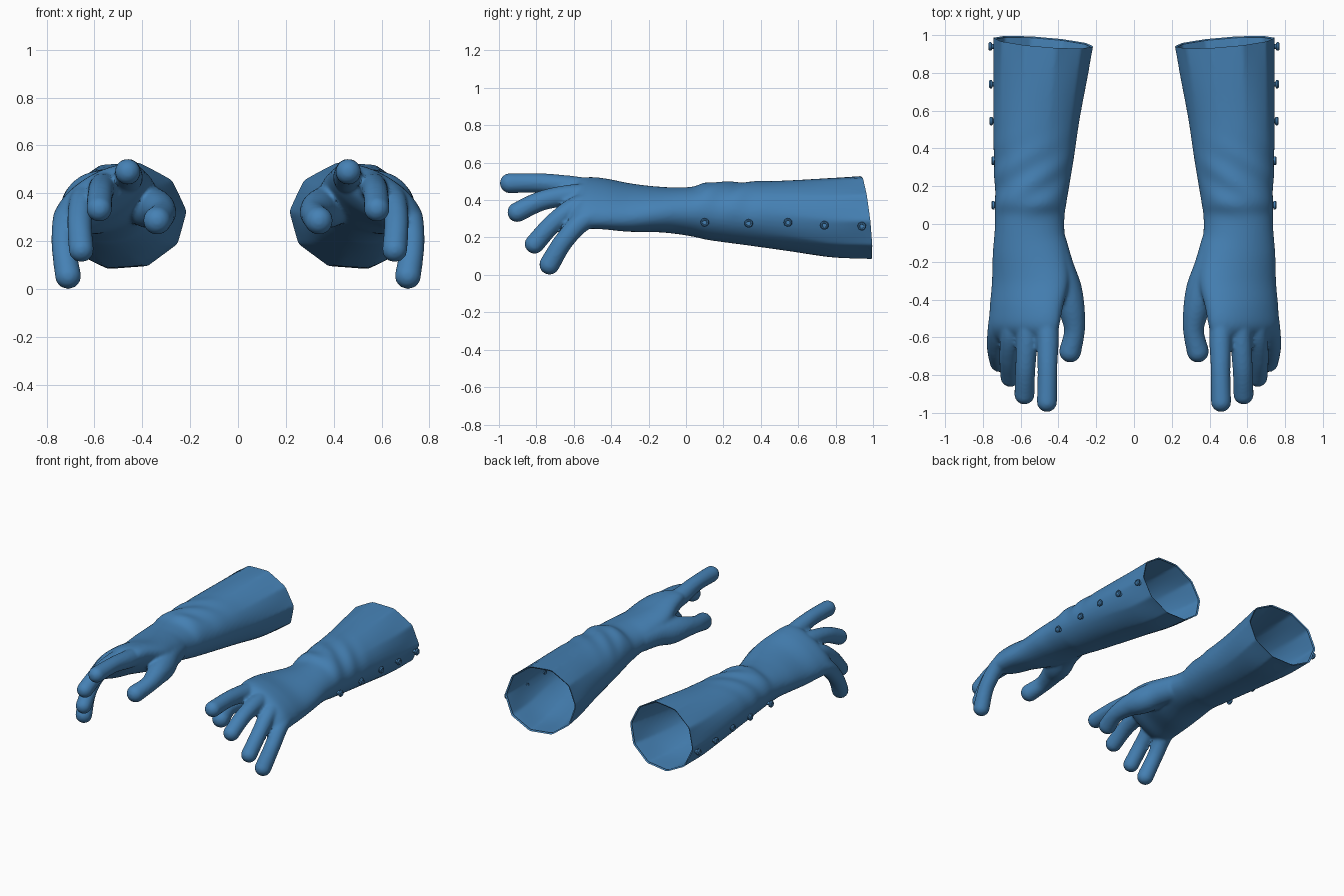
import bpy, bmesh, math
from mathutils import Vector, Matrix

if "Cube" in bpy.data.objects:
    bpy.data.objects.remove(bpy.data.objects["Cube"])


def spline(pts, steps):
    """Catmull-Rom through tuples of any length."""
    p = [pts[0]] + list(pts) + [pts[-1]]
    out = []
    for i in range(1, len(p) - 2):
        for k in range(steps):
            t = k / steps
            out.append([0.5 * (2 * b + (c - a) * t + (2 * a - 5 * b + 4 * c - d) * t * t
                               + (3 * b - a - 3 * c + d) * t ** 3)
                        for a, b, c, d in zip(p[i - 1], p[i], p[i + 1], p[i + 2])])
    return out + [list(pts[-1])]


def add_sleeve(bm, sections, n=60):
    """Closed loft. Section: y, centre x, centre z, half width, half height, tilt, facet amount."""
    rings = []
    for y, cx, cz, w, h, tilt, facet in spline(sections, 8):
        ring, tl = [], math.radians(tilt)
        for i in range(n):
            a = 2 * math.pi * i / n
            poly = math.cos(math.pi / 10) / math.cos(a % (math.pi / 5) - math.pi / 10)
            r = 1 + (poly - 1) * facet
            # diagonal cloth folds near the wrist
            fold = math.exp(-((y - 0.24) / 0.15) ** 2) * max(0, math.sin(a + 0.3))
            r += 0.035 * fold * math.sin(36 * y + 5 * math.cos(a))
            u, v = w * r * math.cos(a), h * r * math.sin(a)
            ring.append(bm.verts.new((cx + u * math.cos(tl) - v * math.sin(tl), y,
                                      cz + u * math.sin(tl) + v * math.cos(tl))))
        rings.append(ring)
    for r0, r1 in zip(rings, rings[1:]):
        for i in range(n):
            j = (i + 1) % n
            bm.faces.new((r0[i], r0[j], r1[j], r1[i]))
    bm.faces.new(rings[0])
    bm.faces.new(rings[-1])


def add_finger(bm, path):
    """Chain of overlapping balls: x, y, z, radius."""
    for x, y, z, r in spline(path, 12):
        bmesh.ops.create_icosphere(bm, subdivisions=3, radius=r,
                                   matrix=Matrix.Translation((x, y, z)))


def add_object(name, bm):
    me = bpy.data.meshes.new(name)
    bm.to_mesh(me)
    bm.free()
    ob = bpy.data.objects.new(name, me)
    bpy.context.collection.objects.link(ob)
    me.materials.append(blue)
    return ob


blue = bpy.data.materials.new("blue_cloth")
blue.diffuse_color = (0.06, 0.22, 0.46, 1)
blue.use_nodes = True
blue.node_tree.nodes["Principled BSDF"].inputs["Base Color"].default_value = blue.diffuse_color

# sleeve, wrist and palm
bm = bmesh.new()
add_sleeve(bm, [
    (1.08, .467, .307, .286, .232, -4, 1),
    (0.97, .477, .308, .269, .229, -4, 1),
    (0.78, .495, .306, .251, .217, -3, .5),
    (0.55, .517, .316, .229, .191, 0, .2),
    (0.35, .530, .327, .212, .172, 0, 0),
    (0.20, .540, .335, .197, .160, 0, 0),
    (0.11, .547, .342, .189, .154, 0, 0),
    (0.04, .552, .338, .184, .134, 0, 0),
    (-0.05, .553, .343, .186, .124, -4, 0),
    (-0.15, .550, .350, .200, .118, -11, 0),
    (-0.30, .548, .360, .214, .112, -21, 0),
    (-0.44, .570, .380, .214, .102, -29, 0),
    (-0.54, .582, .385, .212, .090, -32, 0),
    (-0.60, .585, .380, .190, .055, -33, 0),
    (-0.625, .585, .375, .110, .020, -33, 0)])

# four fingers and thumb
for path in (
    [(.47, -.42, .44, .062), (.458, -.58, .465, .061), (.458, -.76, .490, .053), (.461, -.942, .490, .054)],
    [(.55, -.42, .42, .06), (.563, -.58, .428, .059), (.575, -.76, .400, .054), (.58, -.902, .335, .054)],
    [(.63, -.42, .37, .06), (.648, -.57, .370, .057), (.662, -.70, .285, .052), (.655, -.81, .165, .053)],
    [(.69, -.40, .32, .06), (.718, -.54, .295, .056), (.728, -.65, .185, .052), (.710, -.73, .055, .055)],
    [(.44, -.10, .35, .085), (.405, -.23, .355, .088), (.365, -.34, .340, .088),
     (.333, -.44, .335, .072), (.315, -.56, .315, .056), (.338, -.675, .286, .059)],
):
    add_finger(bm, path)
glove = add_object("gloves", bm)

# fuse into one skin
rm = glove.modifiers.new("fuse", 'REMESH')
rm.mode, rm.voxel_size = 'VOXEL', 0.01
sm = glove.modifiers.new("soften", 'SMOOTH')
sm.factor, sm.iterations = 0.5, 6
deps = bpy.context.evaluated_depsgraph_get()
skin = bpy.data.meshes.new_from_object(glove.evaluated_get(deps))
glove.modifiers.clear()

# slanted open cuff with a thin turned-in lip
bm = bmesh.new()
bm.from_mesh(skin)
cuff = Vector((.478, .962, .31))
bmesh.ops.bisect_plane(bm, geom=bm.verts[:] + bm.edges[:] + bm.faces[:], plane_co=cuff,
                       plane_no=(-.08, 1, .115), clear_outer=True)
bmesh.ops.remove_doubles(bm, verts=[v for v in bm.verts if v.is_boundary], dist=0.002)
rim = [e for e in bm.edges if e.is_boundary]
lip = bmesh.ops.extrude_edge_only(bm, edges=rim)["geom"]
for v in [g for g in lip if isinstance(g, bmesh.types.BMVert)]:
    v.co = cuff + (v.co - cuff) * .96 - Vector((0, .006, 0))
bmesh.ops.recalc_face_normals(bm, faces=bm.faces[:])
bm.to_mesh(glove.data)
bm.free()

# turned buttons along the outer side: radius, height profile
bm = bmesh.new()
profile = [(.013, -.008), (.013, .006), (.022, .009), (.023, .018), (.018, .024),
           (.013, .024), (.011, .020), (.0005, .020)]
for x, y, z in ((.730, .10, .28), (.731, .335, .275), (.740, .545, .28),
                (.743, .74, .265), (.745, .94, .26)):
    rings = [[bm.verts.new((x + h, y + r * math.cos(k * math.pi / 8), z + r * math.sin(k * math.pi / 8)))
              for k in range(16)] for r, h in profile]
    for r0, r1 in zip(rings, rings[1:]):
        for i in range(16):
            j = (i + 1) % 16
            bm.faces.new((r0[i], r0[j], r1[j], r1[i]))
    bm.faces.new(rings[-1])
bmesh.ops.recalc_face_normals(bm, faces=bm.faces[:])
buttons = add_object("buttons", bm)

# smooth shading, then mirror to the other hand
for ob in (glove, buttons):
    bpy.ops.object.select_all(action='DESELECT')
    ob.select_set(True)
    bpy.context.view_layer.objects.active = ob
    bpy.ops.object.shade_smooth_by_angle(angle=math.radians(40))
    mir = ob.modifiers.new("other_hand", 'MIRROR')
    mir.use_mirror_merge = False
